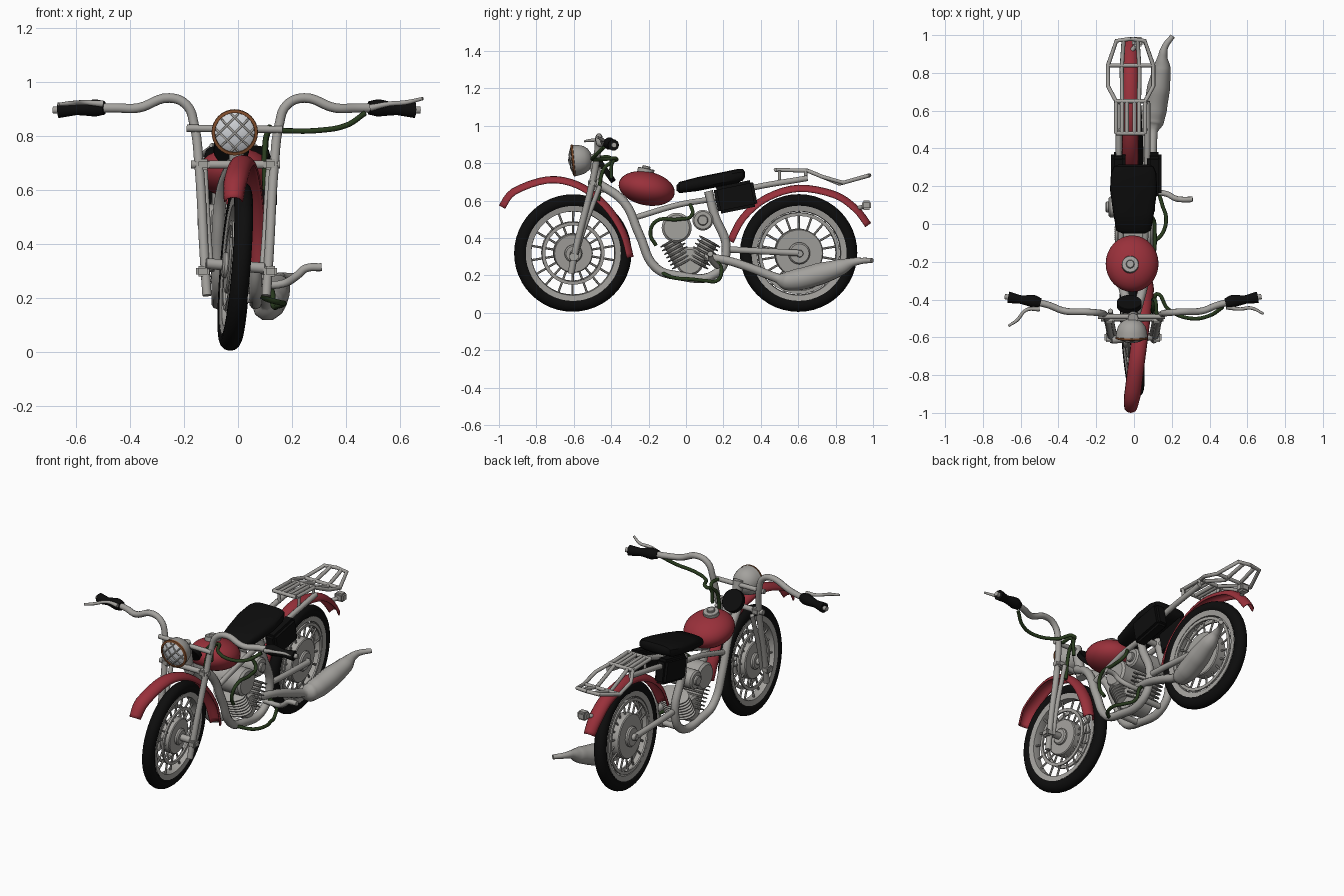
import bpy, bmesh, math
from mathutils import Matrix, Vector

default_cube = bpy.data.objects.get("Cube")
if default_cube:
    bpy.data.objects.remove(default_cube, do_unlink=True)


def make_material(name, red, green, blue):
    material = bpy.data.materials.new(name)
    material.use_nodes = True
    material.diffuse_color = (red, green, blue, 1)
    material.node_tree.nodes["Principled BSDF"].inputs["Base Color"].default_value = (red, green, blue, 1)
    return material


metal = make_material("grey metal", .37, .36, .34)
red_paint = make_material("red paint", .32, .03, .043)
rubber = make_material("black rubber", .004, .004, .004)
cable_green = make_material("dark green cable", .022, .045, .013)
copper = make_material("copper bezel", .22, .075, .025)
glass = make_material("pale glass", .65, .67, .7)

MIDDLE = -.005
ALONG_X = Matrix.Rotation(math.pi / 2, 4, 'Y')
FORWARD = Matrix.Rotation(math.pi / 2, 4, 'X')


def finish(obj, material):
    obj.data.materials.clear()
    obj.data.materials.append(material)
    bpy.ops.object.select_all(action='DESELECT')
    obj.select_set(True)
    bpy.context.view_layer.objects.active = obj
    bpy.ops.object.shade_smooth_by_angle(angle=math.radians(40))
    return obj


def from_bmesh(name, bm, material, matrix=Matrix()):
    bmesh.ops.recalc_face_normals(bm, faces=bm.faces)
    mesh = bpy.data.meshes.new(name)
    bm.to_mesh(mesh)
    bm.free()
    mesh.transform(matrix)
    obj = bpy.data.objects.new(name, mesh)
    bpy.context.collection.objects.link(obj)
    return finish(obj, material)


def tube(name, points, radius, material=metal, widths=None, smooth=True):
    curve = bpy.data.curves.new(name, 'CURVE')
    curve.dimensions = '3D'
    curve.bevel_depth, curve.bevel_resolution = radius, 3
    curve.resolution_u, curve.use_fill_caps = 6, True
    spline = curve.splines.new('BEZIER')
    spline.bezier_points.add(len(points) - 1)
    for i, (knot, point) in enumerate(zip(spline.bezier_points, points)):
        knot.co = point
        knot.handle_left_type = knot.handle_right_type = 'AUTO' if smooth else 'VECTOR'
        knot.radius = widths[i] if widths else 1
    shape = bpy.data.objects.new(name, curve)
    bpy.context.collection.objects.link(shape)
    mesh = bpy.data.meshes.new_from_object(shape.evaluated_get(bpy.context.evaluated_depsgraph_get()))
    bpy.data.objects.remove(shape)
    obj = bpy.data.objects.new(name, mesh)
    bpy.context.collection.objects.link(obj)
    return finish(obj, material)


def tube_pair(name, points, *args, **options):
    tube("left_" + name, points, *args, **options)
    tube("right_" + name, [(2 * MIDDLE - x, y, z) for x, y, z in points], *args, **options)


def lathe(name, profile, material, matrix, steps=32):
    bm = bmesh.new()
    verts = [bm.verts.new((radius, 0, height)) for radius, height in profile]
    edges = [bm.edges.new(pair) for pair in zip(verts, verts[1:])]
    bmesh.ops.spin(bm, geom=verts + edges, axis=(0, 0, 1), cent=(0, 0, 0),
                   steps=steps, angle=math.tau)
    bmesh.ops.remove_doubles(bm, verts=bm.verts, dist=.0001)
    return from_bmesh(name, bm, material, matrix)


def drum(name, radius, half, material, matrix, steps=32):
    edge = min(half, radius) * .15
    profile = [(0, -half), (radius - edge, -half), (radius, edge - half),
               (radius, half - edge), (radius - edge, half), (0, half)]
    return lathe(name, profile, material, matrix, steps)


def box(name, centre, size, material, tilt=0):
    bm = bmesh.new()
    bmesh.ops.create_cube(bm, size=1)
    bmesh.ops.scale(bm, vec=size, verts=bm.verts)
    bmesh.ops.bevel(bm, geom=bm.edges[:], offset=min(size) * .2, segments=2, affect='EDGES')
    return from_bmesh(name, bm, material, Matrix.Translation(centre) @ Matrix.Rotation(tilt, 4, 'X'))


def loft(name, rings, material, closed):
    bm = bmesh.new()
    rows = [[bm.verts.new(point) for point in ring] for ring in rings]
    for a, b in zip(rows, rows[1:]):
        for i in range(0 if closed else 1, len(a)):
            bm.faces.new((a[i - 1], a[i], b[i], b[i - 1]))
    if closed:
        bm.faces.new(rows[0])
        bm.faces.new(rows[-1])
    return from_bmesh(name, bm, material)


# Wheels: tyre, rim, hub, brake ring and spokes
def wheel(prefix, centre, yaw, lean, hub_radius, ring_radius, axle_half):
    place = (Matrix.Translation(centre) @ Matrix.Rotation(yaw, 4, 'Z')
             @ Matrix.Rotation(lean, 4, 'Y') @ ALONG_X)
    tread = [(.278 + .037 * math.cos(a), .035 * math.sin(a))
             for a in (math.tau * i / 14 for i in range(15))]
    lathe(prefix + "_tyre", tread, rubber, place, 48)
    lathe(prefix + "_rim", [(.255, -.03), (.225, -.025), (.222, 0), (.225, .025), (.255, .03)], metal, place, 48)
    drum(prefix + "_hub", hub_radius, .032, metal, place)
    drum(prefix + "_hub_boss", hub_radius * .45, .05, metal, place)
    drum(prefix + "_axle", .02, axle_half, metal, place, 12)
    for side in (-.024, .024):
        ring = [(ring_radius, side - .005), (ring_radius + .018, side - .005),
                (ring_radius + .018, side + .005), (ring_radius, side + .005), (ring_radius, side - .005)]
        lathe(prefix + "_brake_ring", ring, metal, place)
    bm = bmesh.new()
    for i in range(18):
        splay = Matrix.Rotation(.1 * (-1) ** i, 4, 'Y')
        turn = Matrix.Rotation(math.tau * i / 18, 4, 'Z')
        spoke = turn @ Matrix.Translation((.16, 0, 0)) @ splay @ ALONG_X
        bmesh.ops.create_cone(bm, segments=6, radius1=.006, radius2=.006, depth=.14, matrix=spoke)
    from_bmesh(prefix + "_spokes", bm, metal, place)


wheel("front", (-.01, -.605, .32), .08, .08, .105, .15, .11)
wheel("rear", (-.012, .602, .32), .085, .05, .13, .2, .075)


# Arched mudguards swept along a side profile
def mudguard(name, path, x_rule):
    points = [Vector((0, y, z)) for y, z in path]
    fine = []
    for i in range(len(points) - 1):
        p, q = points[i], points[i + 1]
        before, after = points[max(i - 1, 0)], points[min(i + 2, len(points) - 1)]
        for t in (0, .25, .5, .75):
            fine.append(p * (1 + 2 * t) * (1 - t) ** 2 + q * t * t * (3 - 2 * t)
                        + (q - before) * .5 * t * (1 - t) ** 2 + (after - p) * .5 * t * t * (t - 1))
    fine.append(points[-1])
    rings = []
    for i, point in enumerate(fine):
        along = (fine[min(i + 1, len(fine) - 1)] - fine[max(i - 1, 0)]).normalized()
        outward = Vector((0, -along.z, along.y))
        half = .044 * (.8 + .2 * min(1, i / 4, (len(fine) - 1 - i) / 4))
        angles = [math.pi * j / 8 for j in range(9)]
        rings.append([point + Vector((x_rule(point.y) + half * math.cos(a), 0, 0))
                      + outward * .037 * (math.sin(a) - 1) for a in angles])
    guard = loft(name, rings, red_paint, False)
    solid = guard.modifiers.new("thickness", 'SOLIDIFY')
    solid.thickness = .006


mudguard("front_mudguard", [(-1, .575), (-.93, .665), (-.74, .73), (-.57, .7), (-.42, .59), (-.32, .44), (-.28, .3)],
         lambda y: .028 + .115 * (y + .61))
mudguard("rear_mudguard", [(.22, .39), (.29, .52), (.42, .63), (.6, .685), (.8, .65), (.92, .57), (.99, .48)],
         lambda y: -.02)
box("tail_light", (.02, .965, .575), (.06, .05, .05), metal)
tube("tail_light_bracket", [(.02, .96, .57), (-.01, .92, .56)], .012)

# Fuel tank with cap
bm = bmesh.new()
bmesh.ops.create_uvsphere(bm, u_segments=32, v_segments=18, radius=1)
bmesh.ops.scale(bm, vec=(.14, .152, .09), verts=bm.verts)
from_bmesh("fuel_tank", bm, red_paint,
           Matrix.Translation((-.01, -.21, .665)) @ Matrix.Rotation(-.2, 4, 'X'))
drum("tank_cap", .045, .015, metal, Matrix.Translation((-.02, -.215, .758)) @ Matrix.Rotation(-.2, 4, 'X'), 20)
drum("tank_cap_top", .022, .02, metal, Matrix.Translation((-.02, -.215, .766)) @ Matrix.Rotation(-.2, 4, 'X'), 16)

# Seat, side boxes and the round gauge behind the steering head
rings = []
for y, z, wide, tall in [(-.05, .668, .06, .015), (-.035, .67, .092, .03), (.06, .688, .108, .037),
                         (.18, .712, .125, .037), (.27, .73, .12, .038), (.305, .738, .105, .03), (.315, .74, .08, .015)]:
    ring = []
    for i in range(20):
        c, s = math.cos(math.tau * i / 20), math.sin(math.tau * i / 20)
        ring.append((-.002 + wide * math.copysign(abs(c) ** .6, c), y,
                     z + tall * math.copysign(abs(s) ** .6, s)))
    rings.append(ring)
loft("seat", rings, rubber, True)
for side in (-1, 1):
    box("side_box", (.012 + side * .095, .265, .62), (.075, .215, .145), rubber, .2)
drum("gauge", .066, .015, rubber, Matrix.Translation((-.025, -.425, .755)) @ Matrix.Rotation(-.95, 4, 'X'))

# Fork, handlebars, grips and levers
tube_pair("fork_leg", [(.105, -.615, .21), (.115, -.585, .36), (.135, -.5, .7), (.152, -.475, .84),
                       (.18, -.47, .915), (.245, -.465, .942), (.36, -.46, .905), (.44, -.43, .905), (.52, -.41, .905)], .018)
tube_pair("fork_strut", [(.09, -.59, .3), (.1, -.555, .42), (.115, -.46, .68)], .013)
tube_pair("grip", [(.485, -.42, .905), (.52, -.41, .905), (.59, -.4, .9), (.655, -.388, .897)], .032, rubber,
          widths=[.8, 1.05, .7, .95])
tube_pair("grip_end", [(.65, -.388, .897), (.675, -.384, .897)], .014)
tube("left_lever", [(.49, -.44, .905), (.56, -.45, .92), (.62, -.445, .925), (.685, -.475, .94)], .009, widths=[1.4, 1, 1, .7])
tube("right_lever", [(-.5, -.45, .92), (-.57, -.455, .925), (-.62, -.51, .922), (-.665, -.54, .918)], .009, widths=[1.4, 1, 1, .7])
tube("upper_yoke", [(-.19, -.49, .83), (.165, -.49, .825)], .014)
tube("lower_yoke", [(-.175, -.5, .695), (.155, -.5, .695)], .016)
tube("steering_stem", [(MIDDLE, -.5, .85), (MIDDLE, -.46, .64)], .028)
for side in (-1, 1):
    for y, z in ((-.5, .695), (-.6, .3)):
        box("fork_clamp", (MIDDLE + side * .125, y, z), (.05, .05, .04), metal)

# Headlight with copper bezel and crossed guard bars
lamp = Matrix.Translation((-.012, -.595, .815)) @ Matrix.Rotation(.1, 4, 'X') @ FORWARD
lathe("headlight_shell", [(0, -.095), (.03, -.09), (.055, -.076), (.072, -.054), (.081, -.025), (.084, .004)], metal, lamp)
lathe("headlight_bezel", [(.083, .002), (.086, .004), (.085, .013), (.074, .016), (.072, .005)], copper, lamp)
lathe("headlight_lens", [(.075, .008), (.06, .017), (.035, .025), (0, .029)], glass, lamp)
for lean in (-1, 1):
    for offset in (-.04, 0, .04):
        reach = .07 if offset == 0 else .058
        spots = [(t * reach, offset) for t in (-1, 0, 1)]
        spots = [((a - b) * .707, (a + b) * .707 * lean) for a, b in spots]
        tube("lens_guard", [lamp @ Vector((a, b, .031 - 3.5 * (a * a + b * b))) for a, b in spots], .004)

# Frame tubes
tube_pair("down_tube", [(.01, -.48, .7), (.05, -.33, .59), (.065, -.25, .42), (.065, -.16, .24), (.065, -.05, .2),
                        (.065, .16, .21), (.065, .215, .34), (.065, .15, .53), (.06, .12, .65)], .024)
tube_pair("top_tube", [(.055, -.27, .51), (.06, -.03, .58), (.06, .14, .61), (.07, .34, .665), (.07, .65, .72)], .016)
tube_pair("chain_stay", [(.06, .2, .34), (.062, .3, .335), (.055, .6, .32)], .018)
for y, z in ((-.05, .2), (.15, .21), (.12, .62)):
    tube("frame_crossbar", [(-.07, y, z), (.06, y, z)], .018)

# Engine: crankcase, finned cylinders and covers
drum("crankcase", .075, .07, metal, Matrix.Translation((0, .02, .275)) @ ALONG_X)
drum("air_cleaner", .08, .1, metal, Matrix.Translation((0, -.05, .455)) @ ALONG_X)
drum("timing_cover", .055, .115, metal, Matrix.Translation((-.02, .09, .495)) @ ALONG_X)
drum("timing_cover_cap", .028, .13, metal, Matrix.Translation((-.02, .09, .495)) @ ALONG_X)
for lean, y in ((.5, -.015), (-.5, .06)):
    fins = []
    for i in range(7):
        low = .022 * i
        fins += [(.045, low), (.064, low + .003), (.064, low + .009), (.045, low + .012)]
    stretch = Matrix.Diagonal((1.6, 1, 1, 1))
    lathe("finned_cylinder", [(0, 0)] + fins + [(0, .145)], metal,
          Matrix.Translation((0, y, .26)) @ Matrix.Rotation(lean, 4, 'X') @ stretch, 24)

# Exhaust, foot lever and cables
tube("exhaust", [(.07, .1, .3), (.085, .22, .28), (.095, .36, .235), (.1, .49, .185), (.105, .535, .172),
                 (.112, .6, .178), (.13, .72, .21), (.148, .83, .245), (.152, .89, .27), (.165, .94, .278), (.205, .995, .28)],
     .061, widths=[.35, .38, .4, .42, .85, 1, 1, .75, .4, .28, .22])
tube("foot_lever", [(.06, .17, .25), (.17, .16, .255), (.22, .135, .285), (.25, .13, .31), (.31, .13, .315)], .015)
tube("throttle_cable", [(.1, -.4, .72), (.11, -.39, .81), (.12, -.37, .82), (.18, -.45, .82), (.3, -.5, .822),
                        (.4, -.485, .84), (.47, -.44, .885)], .01, cable_green)
tube("head_cable", [(.12, -.48, .83), (.11, -.4, .82), (.1, -.44, .77), (.1, -.47, .6)], .01, cable_green)
tube("upper_engine_cable", [(.06, .02, .59), (.1, .03, .52), (.11, -.04, .5), (.105, -.16, .49),
                            (.09, -.19, .42), (.08, -.16, .36)], .01, cable_green)
tube("lower_engine_cable", [(.06, -.15, .23), (.1, -.1, .2), (.15, -.05, .185), (.17, .03, .18), (.15, .1, .172),
                            (.13, .17, .175), (.125, .19, .23), (.09, .17, .27)], .01, cable_green)


# Luggage rack
def rack_height(y):
    knots = [(.47, .765), (.65, .76), (.82, .69), (.98, .735)]
    for (y0, z0), (y1, z1) in zip(knots, knots[1:]):
        if y <= y1:
            return z0 + (z1 - z0) * (y - y0) / (y1 - y0)
    return knots[-1][1]


def rack_bar(name, plan):
    for label, side in (("left_", 1), ("right_", -1)):
        tube(label + name, [(side * x - .018, y, rack_height(y)) for x, y in plan], .011, smooth=False)


rack_bar("rack_side", [(.077, .48), (.077, .65), (.12, .73), (.12, .84), (.075, .97), (0, .98)])
rack_bar("rack_slat", [(.045, .48), (.045, .65), (.047, .82), (.037, .975)])
rack_bar("rack_inner_slat", [(.02, .48), (.02, .65)])
for y, half in ((.48, .077), (.65, .085), (.84, .12)):
    rack_bar("rack_crossbar", [(0, y), (half, y)])
tube_pair("rack_post", [(.06, .5, .69), (.065, .5, .76)], .009)
tube_pair("rack_rear_post", [(.06, .64, .715), (.065, .64, .76)], .009)
